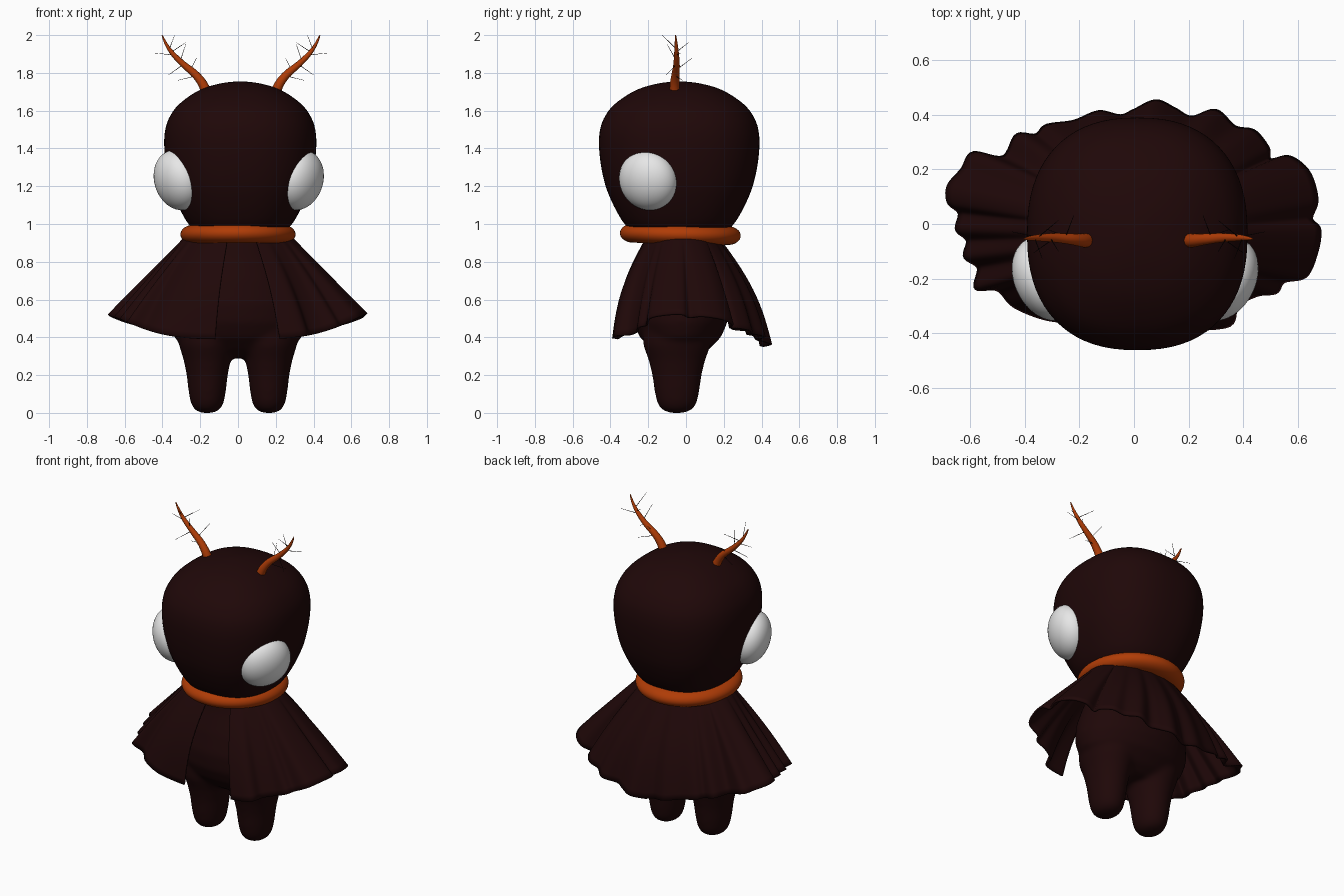
import bpy, bmesh, math
from mathutils import Vector

cube = bpy.data.objects.get("Cube")
if cube:
    bpy.data.objects.remove(cube, do_unlink=True)

MID = 0.012  # the head's own mirror line


def material(name, r, g, b):
    m = bpy.data.materials.new(name)
    m.use_nodes = True
    m.diffuse_color = (r, g, b, 1)
    node = m.node_tree.nodes["Principled BSDF"]
    node.inputs["Base Color"].default_value = (r, g, b, 1)
    return m


brown = material("dark brown", 0.0135, 0.0022, 0.0024)
orange = material("burnt orange", 0.43, 0.045, 0.002)
white = material("eye white", 0.8, 0.8, 0.8)
black = material("bristle black", 0.006, 0.003, 0.003)


def finish(name, bm, mat):
    bmesh.ops.recalc_face_normals(bm, faces=bm.faces)
    for f in bm.faces:
        f.smooth = True
    mesh = bpy.data.meshes.new(name)
    bm.to_mesh(mesh)
    bm.free()
    mesh.materials.append(mat)
    ob = bpy.data.objects.new(name, mesh)
    bpy.context.collection.objects.link(ob)
    return ob


def loft(bm, rings, cx=0, cy=0, sides=64, power=2.0):
    """Closed stack of super-ellipse rings (z, x radius, y radius)."""
    def axis(v):
        return math.copysign(abs(v) ** (2 / power), v)
    rows = []
    for z, rx, ry in rings:
        angles = [math.tau * i / sides for i in range(sides)]
        rows.append([bm.verts.new((cx + rx * axis(math.cos(a)),
                                   cy + ry * axis(math.sin(a)), z)) for a in angles])
    for low, high in zip(rows, rows[1:]):
        for i in range(sides):
            j = (i + 1) % sides
            bm.faces.new((low[i], low[j], high[j], high[i]))
    bm.faces.new(rows[0][::-1])
    bm.faces.new(rows[-1])


def spline(pts, t):
    """Smooth path through points, t from 0 to 1."""
    t *= len(pts) - 1
    i = min(int(t), len(pts) - 2)
    f = t - i
    p = [Vector(pts[max(0, min(len(pts) - 1, i + k))]) for k in (-1, 0, 1, 2)]
    a = (p[2] - p[0]) / 2
    b = (p[3] - p[1]) / 2
    d = p[2] - p[1]
    return p[1] + a * f + (3 * d - 2 * a - b) * f ** 2 + (a + b - 2 * d) * f ** 3


def tube(name, paths, mat, sides):
    """Tapered tubes; each path is a list of (point, radius)."""
    cu = bpy.data.curves.new(name, "CURVE")
    cu.dimensions = "3D"
    cu.bevel_depth = 1
    cu.bevel_resolution = sides
    cu.use_fill_caps = True
    for path in paths:
        s = cu.splines.new("POLY")
        s.points.add(len(path) - 1)
        for sp, (co, r) in zip(s.points, path):
            sp.co = (*co, 1)
            sp.radius = r
        s.use_smooth = True
    cu.materials.append(mat)
    ob = bpy.data.objects.new(name, cu)
    bpy.context.collection.objects.link(ob)


# Head: rounded bulb, wider above
profile = [(0.95, 0.23), (1.0, 0.274), (1.05, 0.305), (1.12, 0.339), (1.2, 0.369), (1.3, 0.391),
           (1.4, 0.402), (1.48, 0.4), (1.55, 0.382), (1.62, 0.338), (1.68, 0.265),
           (1.72, 0.19), (1.745, 0.1), (1.755, 0.02)]
bm = bmesh.new()
steps = 48
rings = [spline(profile, i / steps) for i in range(steps + 1)]
loft(bm, [(z, r, r * 1.055) for z, r in rings], MID, -0.036, 72, 2.35)
finish("head", bm, brown)

# Eyes: flattened balls set into the sides of the head
for side, label in ((1, "left"), (-1, "right")):
    bm = bmesh.new()
    bmesh.ops.create_uvsphere(bm, u_segments=48, v_segments=24, radius=1)
    eye = finish(label + "_eye", bm, white)
    eye.scale = (0.162, 0.162, 0.115)
    eye.rotation_mode = "QUATERNION"
    eye.rotation_quaternion = Vector((side * 0.85, -0.42, -0.27)).to_track_quat("Z", "Y")
    eye.location = (0.004 + side * 0.322, -0.2, 1.232)

# Collar: thick disc with a rounded rim, tipped slightly back
bm = bmesh.new()
loft(bm, [(-0.05 * math.cos(a), 0.235 + 0.07 * math.sin(a), 0.25 + 0.07 * math.sin(a))
          for a in [math.pi * k / 16 for k in range(17)]])
collar = finish("collar", bm, orange)
collar.location = (0, -0.03, 0.945)
collar.rotation_euler.x = -0.025

# Body: torso and two stubby legs blended into one skin
bm = bmesh.new()
loft(bm, [(0.29, 0.15, 0.08), (0.33, 0.26, 0.145), (0.4, 0.34, 0.215), (0.48, 0.365, 0.25),
          (0.58, 0.355, 0.255), (0.7, 0.315, 0.225), (0.82, 0.255, 0.18), (0.93, 0.2, 0.15)], 0, -0.03)
leg = [(0, 0.03), (0.008, 0.055), (0.028, 0.077), (0.06, 0.09), (0.12, 0.1), (0.2, 0.109),
       (0.28, 0.125), (0.36, 0.15), (0.46, 0.15)]
for side in (1, -1):
    loft(bm, [(z, r, r * 1.2) for z, r in leg], side * 0.163, -0.048, 40)
body = finish("body", bm, brown)
remesh = body.modifiers.new("blend", "REMESH")
remesh.mode = "VOXEL"
remesh.voxel_size = 0.011
remesh.use_smooth_shade = True
smooth = body.modifiers.new("soften", "SMOOTH")
smooth.factor = 0.5
smooth.iterations = 24

# Cape: scalloped, flared, open at the front
hem = [(0.22, -0.385), (0.35, -0.37), (0.38, -0.3), (0.45, -0.26), (0.52, -0.25), (0.55, -0.21),
       (0.63, -0.19), (0.67, -0.1), (0.68, -0.02), (0.65, 0.02), (0.67, 0.09), (0.64, 0.19),
       (0.57, 0.245), (0.5, 0.235), (0.49, 0.28), (0.44, 0.34), (0.37, 0.355), (0.3, 0.415),
       (0.21, 0.39), (0.15, 0.42), (0.08, 0.45), (0, 0.415), (-0.05, 0.395), (-0.13, 0.41),
       (-0.22, 0.375), (-0.32, 0.36), (-0.36, 0.325), (-0.43, 0.325), (-0.48, 0.245),
       (-0.59, 0.26), (-0.63, 0.2), (-0.68, 0.14), (-0.68, 0.08), (-0.64, 0.04), (-0.65, -0.02),
       (-0.61, -0.06), (-0.62, -0.12), (-0.57, -0.16), (-0.58, -0.235), (-0.5, -0.24),
       (-0.44, -0.3), (-0.33, -0.345), (-0.22, -0.36), (-0.12, -0.37)]
columns, levels = 260, 16
bm = bmesh.new()
grid = []
for i in range(columns + 1):
    edge = spline(hem, i / columns).to_3d()
    a = math.atan2(edge.y / 0.4, edge.x / 0.68)
    out = Vector((math.cos(a), math.sin(a), 0))
    edge.z = 0.37 + 0.15 * abs(edge.x / 0.68) ** (2.2 - out.y) - 0.02 * out.y
    top = Vector((0.275 * out.x, -0.02 + 0.185 * out.y, 0.935))
    column = []
    for k in range(levels + 1):
        s = k / levels
        bulge = 0.045 * math.sin(math.pi * s) * out.y ** 2
        column.append(bm.verts.new(top.lerp(edge, s) + out * bulge))
    grid.append(column)
for c, d in zip(grid, grid[1:]):
    for k in range(levels):
        bm.faces.new((c[k], d[k], d[k + 1], c[k + 1]))
cape = finish("cape", bm, brown)
solid = cape.modifiers.new("cloth thickness", "SOLIDIFY")
solid.thickness = 0.012
solid.offset = 0

# Antennae: tapered stalks with fine bristles
stalk = [(0.18, -0.06, 1.69), (0.205, -0.06, 1.745), (0.245, -0.055, 1.795), (0.305, -0.05, 1.845),
         (0.36, -0.05, 1.9), (0.395, -0.052, 1.95), (0.418, -0.055, 2.0)]
bristles = [(0.3, (0.8, 0.3, -0.2)), (0.4, (-0.3, 0.8, 0.6)), (0.5, (0.7, -0.5, -0.5)),
            (0.55, (-0.3, -0.5, 0.9)), (0.65, (1, 0.2, 0.1)), (0.7, (-0.6, 0.5, 0.4)),
            (0.75, (-0.3, -0.8, 0.8))]
shift = Vector((MID + 0.004, 0, 0))
for side, label in ((1, "left"), (-1, "right")):
    flip = Vector((side, 1, 1))
    path = [(spline(stalk, k / 24) * flip + shift, 0.026 * (1 - k / 24) ** 0.8 + 0.002)
            for k in range(25)]
    tube(label + "_antenna", [path], orange, 4)
    hairs = []
    for t, d in bristles:
        root = spline(stalk, t)
        tip = root + Vector(d).normalized() * 0.11
        hairs.append([(root * flip + shift, 0.002), (tip * flip + shift, 0.0008)])
    tube(label + "_bristles", hairs, black, 1)
